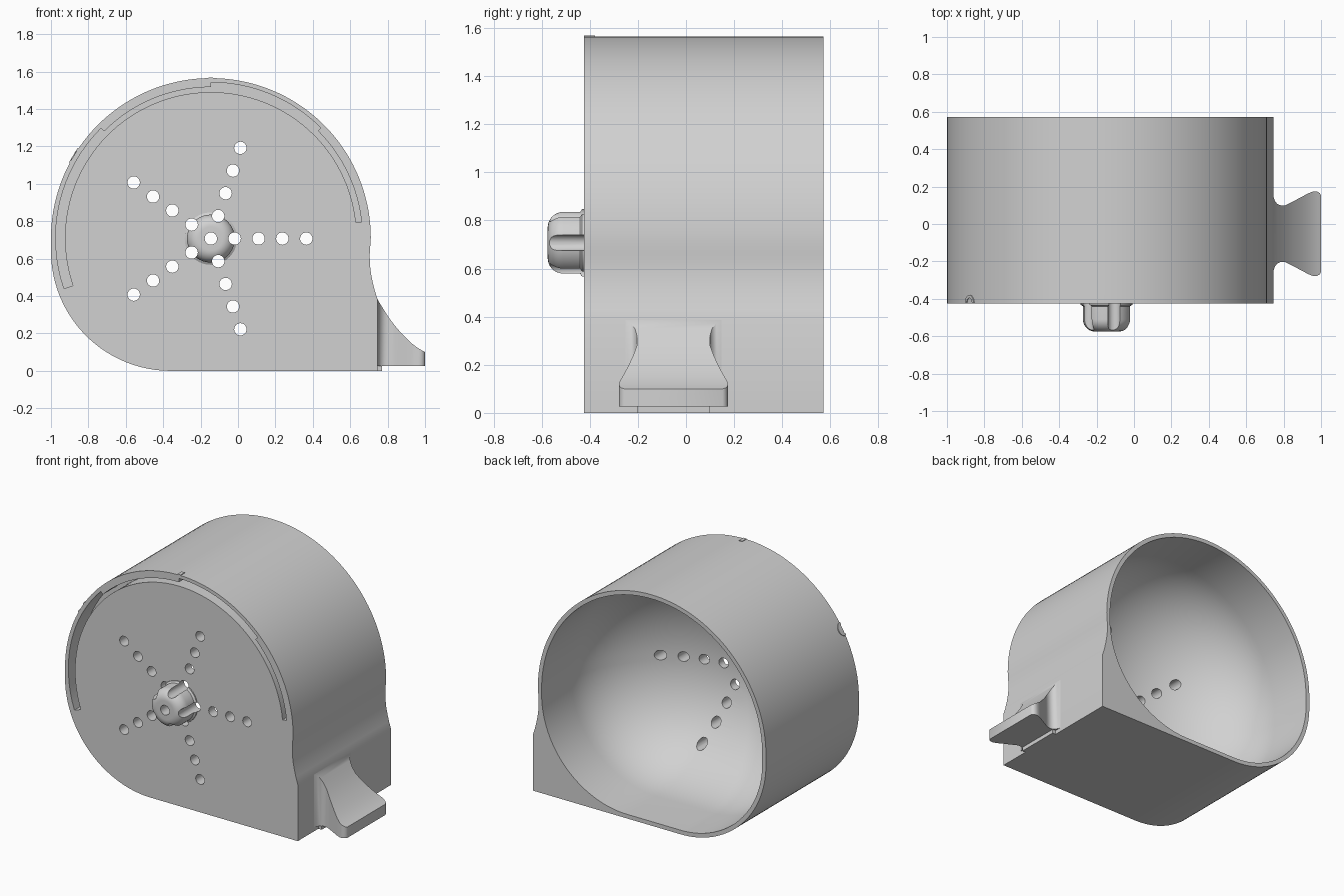
import bpy, bmesh, math
from mathutils import Vector

if "Cube" in bpy.data.objects:
    bpy.data.objects.remove(bpy.data.objects["Cube"])

CX, CZ = -0.145, 0.71            # axis of the round housing
HZ = 0.707                       # height of the knob and hole pattern centre
FRONT, BACK = -0.424, 0.572

grey = bpy.data.materials.new("grey_plastic")
grey.diffuse_color = (0.64, 0.64, 0.64, 1)
grey.use_nodes = True
grey.node_tree.nodes["Principled BSDF"].inputs["Base Color"].default_value = grey.diffuse_color


def loft(name, rings, weld=False):
    """Skin a list of equal-length closed rings, capped at both ends."""
    bm = bmesh.new()
    loops = [[bm.verts.new(p) for p in r] for r in rings]
    n = len(rings[0])
    for a, b in zip(loops, loops[1:]):
        for i in range(n):
            j = (i + 1) % n
            bm.faces.new((a[i], a[j], b[j], b[i]))
    bm.faces.new(loops[0])
    bm.faces.new(loops[-1])
    if weld:
        bmesh.ops.remove_doubles(bm, verts=bm.verts, dist=1e-5)
    bmesh.ops.recalc_face_normals(bm, faces=bm.faces)
    me = bpy.data.meshes.new(name)
    bm.to_mesh(me)
    bm.free()
    ob = bpy.data.objects.new(name, me)
    bpy.context.collection.objects.link(ob)
    me.materials.append(grey)
    return ob


def prism(name, pts, y0, y1):
    return loft(name, [[(x, y, z) for x, z in pts] for y in (y0, y1)])


def arc(cx, cz, r, a0, a1, n):
    out = []
    for i in range(n + 1):
        a = math.radians(a0 + (a1 - a0) * i / n)
        out.append((cx + r * math.cos(a), cz + r * math.sin(a)))
    return out


def activate(ob):
    bpy.ops.object.select_all(action='DESELECT')
    ob.select_set(True)
    bpy.context.view_layer.objects.active = ob


def cut(ob, cutter):
    m = ob.modifiers.new("cut", 'BOOLEAN')
    m.operation, m.solver, m.object = 'DIFFERENCE', 'EXACT', cutter
    activate(ob)
    bpy.ops.object.modifier_apply(modifier=m.name)


def smooth(ob, angle=30):
    activate(ob)
    bpy.ops.object.shade_smooth_by_angle(angle=math.radians(angle))


# Housing: round top, flat base, square corner at the right
outline = arc(CX, CZ, 0.855, 0, 180, 72)
outline += arc(-0.36, 0.64, 0.64, 180, 270, 36)
outline += [(0.745, 0), (0.745, 0.385), (0.731, 0.43), (0.72, 0.475),
            (0.711, 0.52), (0.705, 0.57), (0.704, 0.62), (0.707, 0.665)]
housing = prism("housing", outline, FRONT, BACK)

# Hollow open at the back: straight wall first, then a flattened dome
rim = arc(CX, CZ, 0.827, 0, 180, 72)
rim += arc(-0.36, 0.64, 0.612, 180, 270, 36)
rim += arc(0.04, 0.67, 0.642, 270, 358, 36)
rings = [[(x, BACK + 0.05, z) for x, z in rim]]
STEPS, DOME_Y, DOME_DEPTH = 24, 0.255, 0.64
for k in range(STEPS + 1):
    a = math.pi / 2 * k / STEPS
    s, y = math.cos(a), DOME_Y - DOME_DEPTH * math.sin(a)
    if k == STEPS:
        s = 0.01
    rings.append([(CX + (x - CX) * s, y, CZ + (z - CZ) * s) for x, z in rim])
hollow = loft("hollow_cutter", rings, weld=True)

# Stepped curved groove in the front face
groove_pts = []
for r, a0, a1 in ((0.81, 6, 45), (0.832, 45, 90), (0.807, 90, 135), (0.83, 135, 199)):
    groove_pts += arc(CX, CZ, r, a0, a1, 16)
groove_pts += arc(CX, CZ, 0.78, 199, 6, 64)
groove = prism("groove_cutter", groove_pts, FRONT - 0.05, FRONT + 0.14)

# Five rows of drilled holes and one in the centre
centres = [(CX, HZ)]
for arm in range(5):
    a = math.radians(72 * arm)
    centres += [(CX + r * math.cos(a), HZ + r * math.sin(a))
                for r in (0.127, 0.255, 0.382, 0.51)]
drills = [prism("drill", arc(x, z, 0.033, 0, 345, 23), -0.7, 0.45)
          for x, z in centres]
activate(drills[0])
for d in drills:
    d.select_set(True)
bpy.ops.object.join()
drill = bpy.context.view_layer.objects.active

# Knob: flanged, round-nosed, fluted by the drilled holes
knob_profile = [(0.14, FRONT + 0.005), (0.14, FRONT - 0.008), (0.128, FRONT - 0.016)]
knob_profile += [(0.063 + 0.065 * math.cos(math.radians(t)),
                  -0.51 - 0.065 * math.sin(math.radians(t))) for t in range(0, 91, 10)]
knob = loft("knob", [[(x, y, z) for x, z in arc(CX, HZ, r, 0, 354.375, 63)]
                     for r, y in knob_profile])

for cutter in (hollow, groove, drill):
    cut(housing, cutter)
cut(knob, drill)
for cutter in (hollow, groove, drill):
    bpy.data.objects.remove(cutter)
smooth(housing)
smooth(knob)

# Flared foot at the right: (x, half width, top height)
stations = [(0.72, 0.20, 0.385), (0.745, 0.20, 0.385), (0.752, 0.178, 0.372),
            (0.765, 0.16, 0.35), (0.785, 0.151, 0.318), (0.81, 0.152, 0.28),
            (0.84, 0.167, 0.24), (0.87, 0.183, 0.205), (0.90, 0.199, 0.174),
            (0.93, 0.215, 0.146), (0.96, 0.227, 0.123), (0.98, 0.225, 0.111),
            (0.993, 0.217, 0.104), (1.0, 0.204, 0.1)]
YC = -0.052
foot = loft("foot", [[(x, YC - w, 0.027), (x, YC + w, 0.027), (x, YC + w, top), (x, YC - w, top)]
                     for x, w, top in stations])
smooth(foot, 35)

# Small ledge under the foot
prism("foot_ledge", [(0.73, 0), (0.77, 0), (0.77, 0.035), (0.73, 0.035)], YC - 0.152, YC + 0.152)


def rim_mark(name, angle, shape, height):
    """Small raised mark on the housing edge, at the front."""
    a = math.radians(angle)
    out = Vector((math.cos(a), 0, math.sin(a)))
    tan = Vector((-math.sin(a), 0, math.cos(a)))
    base = Vector((CX, FRONT, CZ))
    loft(name, [[base + out * r + tan * u + Vector((0, v, 0)) for u, v in shape]
                for r in (0.845, 0.855 + height)])


# Arched catch on the left and a tick mark at the top
rim_mark("side_catch", 149, arc(0, 0, 0.045, 0, 180, 14) + arc(0, 0, 0.028, 180, 0, 14), 0.004)
rim_mark("top_mark", 90, [(0.012, 0), (0.012, 0.045), (-0.012, 0.045), (-0.012, 0)], 0.004)
